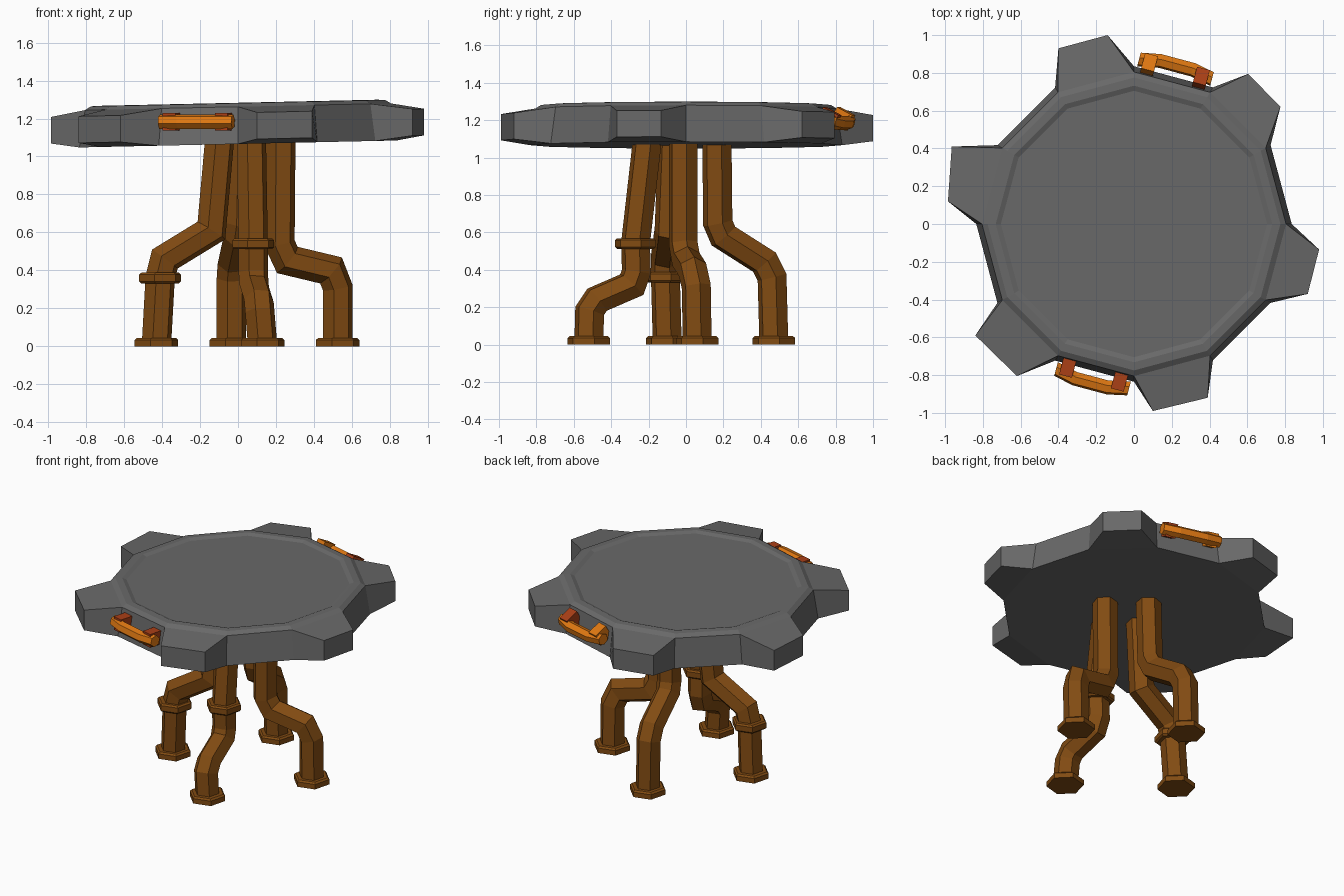
import bpy, bmesh
from math import sin, cos, pi, radians
from mathutils import Vector, Matrix

cube = bpy.data.objects.get("Cube")
if cube:
    bpy.data.objects.remove(cube)


def material(name, rgb):
    m = bpy.data.materials.new(name)
    m.use_nodes = True
    m.diffuse_color = (*rgb, 1)
    bsdf = m.node_tree.nodes["Principled BSDF"]
    bsdf.inputs["Base Color"].default_value = (*rgb, 1)
    bsdf.inputs["Roughness"].default_value = 0.8
    return m


GREY = material("dark grey metal", (0.14, 0.14, 0.14))
BROWN = material("brown pipe", (0.22, 0.07, 0.006))
ORANGE = material("orange grip", (0.75, 0.19, 0.006))
RUST = material("rust red bracket", (0.40, 0.05, 0.008))


def finish(bm, name, mat, matrix=None):
    if matrix:
        bm.transform(matrix)
    bmesh.ops.recalc_face_normals(bm, faces=bm.faces)
    mesh = bpy.data.meshes.new(name)
    bm.to_mesh(mesh)
    bm.free()
    mesh.materials.append(mat)
    ob = bpy.data.objects.new(name, mesh)
    bpy.context.collection.objects.link(ob)
    return ob


def skin(bm, rings):
    """Join rings of equal length and cap both ends."""
    n = len(rings[0])
    for a, b in zip(rings, rings[1:]):
        for i in range(n):
            j = (i + 1) % n
            bm.faces.new((a[i], a[j], b[j], b[i]))
    bm.faces.new(rings[0])
    bm.faces.new(rings[-1])


def pipe(bm, path, radius, axis, sides=6, turn=radians(15)):
    """Sweep a polygon along a path with true mitred joints."""
    pts = [Vector(p) for p in path]
    axis = Vector(axis)
    rot = Vector((0, 0, 1)).rotation_difference(axis)
    ring = [pts[0] + rot @ Vector((radius * cos(turn + 2 * pi * i / sides),
                                   radius * sin(turn + 2 * pi * i / sides), 0))
            for i in range(sides)]
    rings = [[bm.verts.new(p) for p in ring]]
    for k in range(1, len(pts)):
        d = (pts[k] - pts[k - 1]).normalized()
        if k < len(pts) - 1:
            n = d + (pts[k + 1] - pts[k]).normalized()
        else:
            n = axis
        ring = [p + d * ((pts[k] - p).dot(n) / d.dot(n)) for p in ring]
        rings.append([bm.verts.new(p) for p in ring])
    skin(bm, rings)


def flange(bm, centre, radius, levels, sides=6, turn=radians(15)):
    """Stacked polygon rings; levels are (height, scale) pairs."""
    x, y = centre
    rings = [[bm.verts.new((x + radius * s * cos(turn + 2 * pi * i / sides),
                            y + radius * s * sin(turn + 2 * pi * i / sides), z))
              for i in range(sides)] for z, s in levels]
    skin(bm, rings)


# Table top: twelve-sided core with a tooth on every second side
bm = bmesh.new()


def core_ring(r, z):
    return [bm.verts.new((r * cos(i * pi / 6), r * sin(i * pi / 6), z)) for i in range(12)]


bottom = core_ring(0.835, 1.066)
shoulder = core_ring(0.805, 1.262)
rim_outer = core_ring(0.775, 1.281)
rim_inner = core_ring(0.732, 1.283)
recess = core_ring(0.705, 1.272)
bm.faces.new(bottom)
bm.faces.new(recess)
# outer corners of each tooth, keyed by the core side it grows from
teeth = {
    1: ((0.775, 0.62), (0.605, 0.795)),
    3: ((-0.14, 1.0), (-0.40, 0.93)),
    5: ((-0.965, 0.41), (-0.985, 0.12)),
    7: ((-0.84, -0.59), (-0.62, -0.805)),
    9: ((0.10, -0.99), (0.39, -0.92)),
    11: ((0.92, -0.37), (0.98, -0.135)),
}
for i in range(12):
    j = (i + 1) % 12
    for a, b in ((shoulder, rim_outer), (rim_outer, rim_inner), (rim_inner, recess)):
        bm.faces.new((a[i], a[j], b[j], b[i]))
    if i in teeth:
        low = [bm.verts.new((x, y, 1.09)) for x, y in teeth[i]]
        high = [bm.verts.new((x, y, 1.23)) for x, y in teeth[i]]
        bm.faces.new((shoulder[i], high[0], high[1], shoulder[j]))
        bm.faces.new((bottom[i], low[0], low[1], bottom[j]))
        bm.faces.new((low[0], low[1], high[1], high[0]))
        bm.faces.new((bottom[i], low[0], high[0], shoulder[i]))
        bm.faces.new((bottom[j], low[1], high[1], shoulder[j]))
    else:
        bm.faces.new((bottom[i], bottom[j], shoulder[j], shoulder[i]))
# the slab leans slightly to one side
for v in bm.verts:
    v.co.z += 0.022 * v.co.x
finish(bm, "table_top", GREY)

# Bent pipe legs: centre line and optional collar (x, y, height)
legs = {
    "right_leg": ([(-0.43, -0.10, 0), (-0.41, -0.11, 0.36), (-0.385, -0.11, 0.46),
                   (-0.14, -0.09, 0.61), (-0.095, -0.07, 1.11)], (-0.41, -0.11, 0.36)),
    "left_leg": ([(0.525, 0.06, 0), (0.525, 0.055, 0.31), (0.49, 0.035, 0.40),
                  (0.26, 0.0, 0.455), (0.22, -0.015, 0.54), (0.225, -0.015, 1.11)], None),
    "front_leg": ([(0.13, -0.52, 0), (0.115, -0.515, 0.18), (0.11, -0.475, 0.24),
                   (0.085, -0.29, 0.32), (0.08, -0.265, 0.39), (0.08, -0.27, 0.54),
                   (0.07, -0.205, 1.11)], (0.08, -0.27, 0.54)),
    "back_leg": ([(-0.035, 0.47, 0), (-0.035, 0.46, 0.36), (-0.03, 0.42, 0.44),
                  (0.0, 0.20, 0.58), (0.01, 0.17, 0.65), (0.02, 0.165, 1.11)], None),
}
for name, (path, collar) in legs.items():
    bm = bmesh.new()
    pipe(bm, path, 0.08, (0, 0, 1))
    flange(bm, path[0][:2], 0.118, [(0, 1), (0.034, 1), (0.045, 0.9)])
    if collar:
        x, y, z = collar
        flange(bm, (x, y), 0.114,
               [(z - 0.028, 0.9), (z - 0.018, 1), (z + 0.018, 1), (z + 0.028, 0.9)])
    finish(bm, name, BROWN)

# Handles: bowed grip held by two brackets, on opposite sides of the slab
for side, angle, height, droop, end_mats in (
        ("front", 255, 1.183, 0, (RUST, RUST)),
        ("back", 75, 1.195, -28, (ORANGE, RUST))):
    place = (Matrix.Rotation(radians(angle - 90), 4, 'Z')
             @ Matrix.Translation((0, 0.85, height))
             @ Matrix.Rotation(radians(droop), 4, 'X'))
    bm = bmesh.new()
    pipe(bm, [(-0.2, -0.002, 0), (-0.09, 0.022, 0), (0.09, 0.022, 0), (0.2, -0.002, 0)],
         0.039, (1, 0, 0))
    finish(bm, side + "_handle_grip", ORANGE, place)
    for sign, mat in zip((-1, 1), end_mats):
        bm = bmesh.new()
        bmesh.ops.create_cube(bm, size=1)
        bm.transform(Matrix.Translation((sign * 0.142, -0.026, 0))
                     @ Matrix.Diagonal((0.07, 0.095, 0.092, 1)))
        label = "_left_bracket" if sign * cos(radians(angle - 90)) > 0 else "_right_bracket"
        finish(bm, side + label, mat, place)
